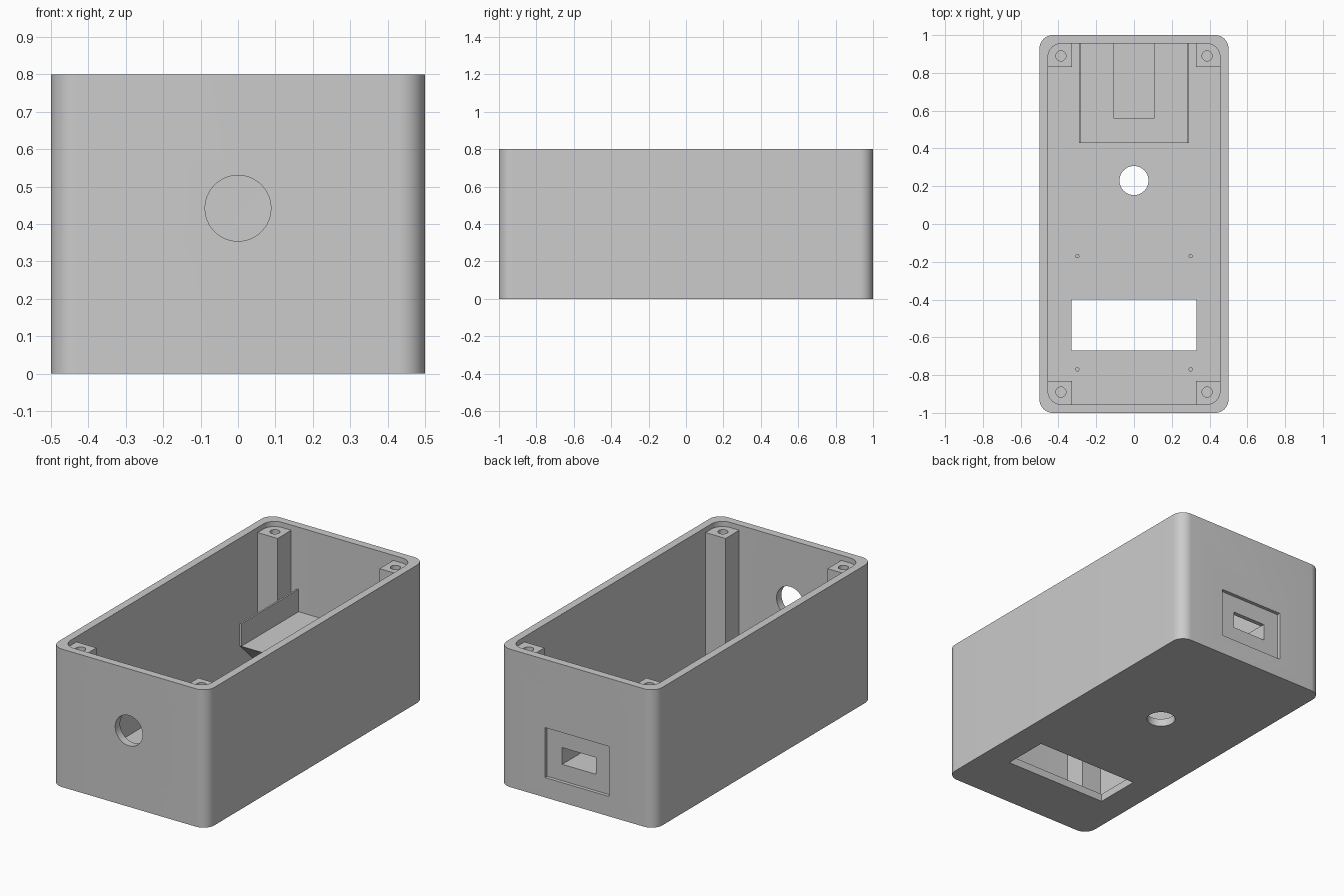
import bpy, bmesh, math
from mathutils import Vector

if "Cube" in bpy.data.objects:
    bpy.data.objects.remove(bpy.data.objects["Cube"])

WALL, FLOOR, HEIGHT = 0.045, 0.045, 0.8
INX, INY = 0.5 - WALL, 1 - WALL

grey = bpy.data.materials.new("plain grey")
grey.use_nodes = True
grey.diffuse_color = (0.6, 0.6, 0.6, 1)
grey.node_tree.nodes["Principled BSDF"].inputs["Base Color"].default_value = (0.6, 0.6, 0.6, 1)


def prism(name, points, offset):
    """Extrude a closed planar outline along an offset vector."""
    bm = bmesh.new()
    face = bm.faces.new([bm.verts.new(p) for p in points])
    ext = bmesh.ops.extrude_face_region(bm, geom=[face])
    verts = [g for g in ext["geom"] if isinstance(g, bmesh.types.BMVert)]
    bmesh.ops.translate(bm, verts=verts, vec=Vector(offset))
    bmesh.ops.recalc_face_normals(bm, faces=bm.faces)
    mesh = bpy.data.meshes.new(name)
    bm.to_mesh(mesh)
    bm.free()
    mesh.materials.append(grey)
    obj = bpy.data.objects.new(name, mesh)
    bpy.context.collection.objects.link(obj)
    return obj


def box(name, x0, x1, y0, y1, z0, z1):
    pts = [(x0, y0, z0), (x1, y0, z0), (x1, y1, z0), (x0, y1, z0)]
    return prism(name, pts, (0, 0, z1 - z0))


def rounded_box(name, hx, hy, r, z0, z1):
    pts = []
    for i, (sx, sy) in enumerate([(1, 1), (-1, 1), (-1, -1), (1, -1)]):
        for k in range(13):
            a = math.radians(90 * i + 7.5 * k)
            pts.append((sx * (hx - r) + r * math.cos(a), sy * (hy - r) + r * math.sin(a), z0))
    return prism(name, pts, (0, 0, z1 - z0))


def cylinder(name, centre, r, offset, sides=48):
    c, pts = Vector(centre), []
    along_y = offset[1] != 0
    for k in range(sides):
        a = 2 * math.pi * k / sides
        u, v = r * math.cos(a), r * math.sin(a)
        pts.append(c + (Vector((u, 0, v)) if along_y else Vector((u, v, 0))))
    return prism(name, pts, offset)


def cut(target, *cutters):
    for c in cutters:
        mod = target.modifiers.new("cut", 'BOOLEAN')
        mod.operation, mod.solver, mod.object = 'DIFFERENCE', 'EXACT', c
        bpy.context.view_layer.objects.active = target
        bpy.ops.object.modifier_apply(modifier=mod.name)
        bpy.data.objects.remove(c)


def smooth(obj):
    bpy.ops.object.select_all(action='DESELECT')
    obj.select_set(True)
    bpy.context.view_layer.objects.active = obj
    bpy.ops.object.shade_smooth_by_angle(angle=math.radians(30))


# Open case with floor window, round holes and the rear port
case = rounded_box("case", 0.5, 1, 0.07, 0, HEIGHT)
cut(case,
    rounded_box("cavity", INX, INY, 0.07, FLOOR, HEIGHT + 0.1),
    cylinder("front_hole", (0, -1.1, 0.442), 0.088, (0, 0.2, 0)),
    cylinder("floor_hole", (0, 0.23, -0.1), 0.077, (0, 0, 0.2)),
    box("floor_window", -0.33, 0.33, -0.67, -0.4, -0.1, 0.1),
    box("port_recess", -0.205, 0.205, 0.98, 1.1, 0.115, 0.405),
    box("port_slot", -0.108, 0.108, 0.9, 1.1, 0.21, 0.307))
smooth(case)

# Corner screw posts and floor pegs
for sx, side in ((1, "left"), (-1, "right")):
    for sy, end in ((1, "back"), (-1, "front")):
        xs = sorted((sx * 0.327, sx * INX))
        ys = sorted((sy * 0.83, sy * INY))
        post = box(f"{end}_{side}_post", *xs, *ys, FLOOR, 0.77)
        cut(post, cylinder("screw_hole", (sx * 0.387, sy * 0.89, 0.6), 0.027, (0, 0, 0.3), 24))
        smooth(post)
    for y, end in ((-0.17, "rear"), (-0.77, "front")):
        smooth(cylinder(f"{end}_{side}_peg", (sx * 0.3, y, FLOOR), 0.011, (0, 0, 0.055), 16))
    # Thin side fin on the shelf
    xs = sorted((sx * 0.28, sx * 0.29))
    box(f"{side}_shelf_fin", *xs, 0.43, INY, 0.31, 0.44)

# Sloped shelf with a pocket leading to the port
profile = [(0.43, 0.31), (INY, 0.31), (INY, FLOOR), (0.695, FLOOR)]
shelf = prism("shelf", [(-0.29, y, z) for y, z in profile], (0.58, 0, 0))
cut(shelf, box("pocket", -0.108, 0.108, 0.56, 1.1, 0.21, 0.5))
